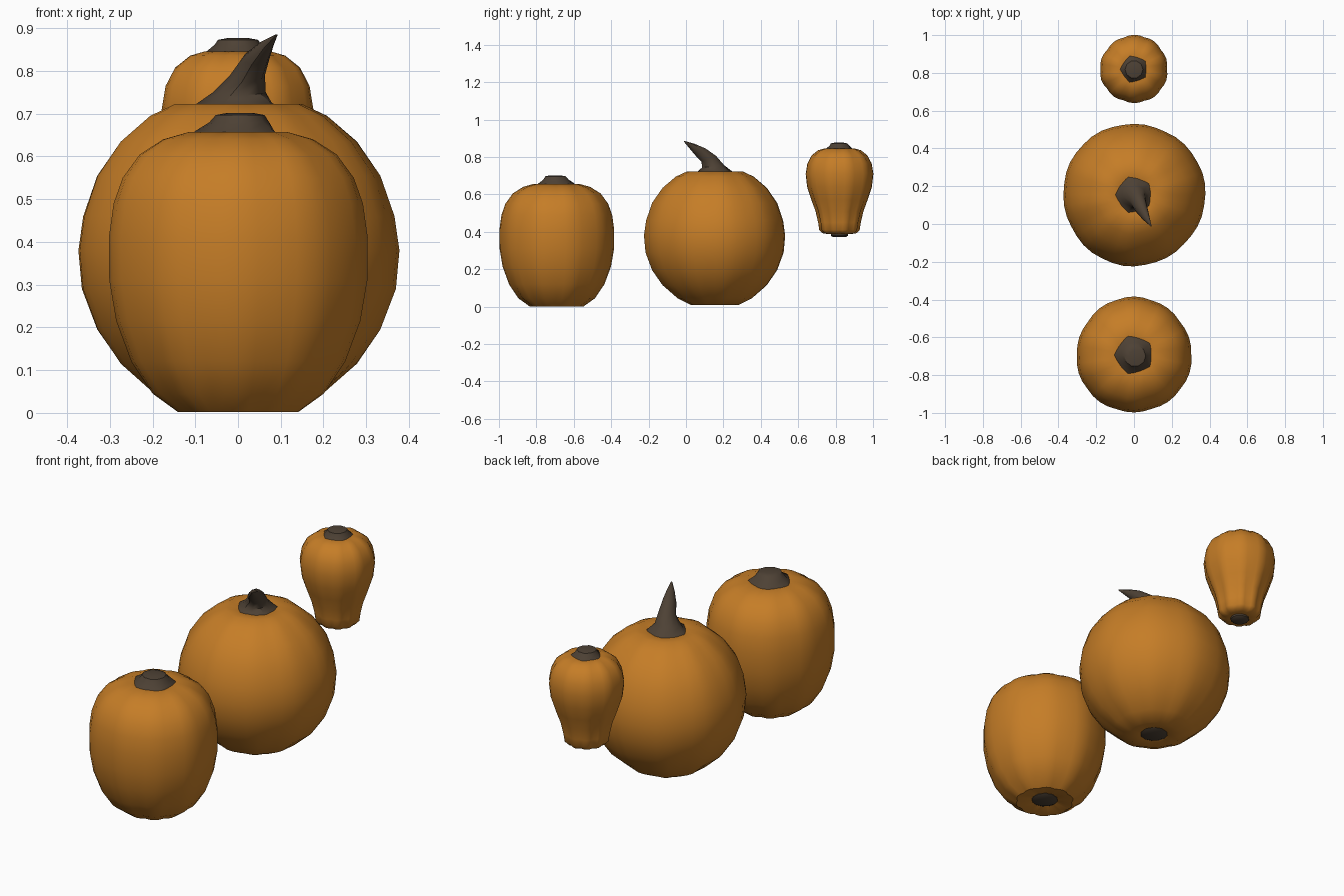
import bpy, math
from mathutils import Vector

if "Cube" in bpy.data.objects:
    bpy.data.objects.remove(bpy.data.objects["Cube"])


def material(name, rgb):
    m = bpy.data.materials.new(name)
    m.diffuse_color = (*rgb, 1)
    m.use_nodes = True
    m.node_tree.nodes["Principled BSDF"].inputs["Base Color"].default_value = m.diffuse_color
    return m


ORANGE = material("pumpkin orange", (0.56, 0.205, 0.02))
BROWN = material("stem brown", (0.075, 0.053, 0.035))


def skin(name, rings, mat):
    """Close a stack of equal rings into one smooth shaded solid."""
    n = len(rings[0])
    verts = [p for ring in rings for p in ring]
    faces = [(k * n + i, k * n + (i + 1) % n, (k + 1) * n + (i + 1) % n, (k + 1) * n + i)
             for k in range(len(rings) - 1) for i in range(n)]
    faces.append(tuple(reversed(range(n))))
    faces.append(tuple(range(len(verts) - n, len(verts))))
    me = bpy.data.meshes.new(name)
    me.from_pydata(verts, [], faces)
    me.materials.append(mat)
    ob = bpy.data.objects.new(name, me)
    bpy.context.collection.objects.link(ob)
    bpy.ops.object.select_all(action='DESELECT')
    ob.select_set(True)
    bpy.context.view_layer.objects.active = ob
    bpy.ops.object.shade_smooth_by_angle(angle=math.radians(40))
    return ob


def body(name, y, profile, lobes, mid, ends, phase=0.0):
    """Ribbed fruit: grooves run deepest towards the top and the bottom."""
    n = lobes * 4
    rmax = max(r for r, z in profile)
    rings = []
    for r, z in profile:
        depth = mid + (ends - mid) * (1 - r / rmax)
        ring = []
        for i in range(n):
            a = math.tau * i / n
            groove = 1 - abs(math.sin(lobes * a / 2 + phase))
            # slight unevenness from lobe to lobe
            f = 1 - depth * groove + 0.008 * math.sin(3 * a + y * 5)
            ring.append((r * f * math.cos(a), y + r * f * math.sin(a), z))
        rings.append(ring)
    return skin(name, rings, ORANGE)


def stem(name, path, n=10):
    """Tube along (x, y, z, radius, tilt) points with a jagged foot."""
    rings = []
    for k, (x, y, z, r, tilt) in enumerate(path):
        ring = []
        for i in range(n):
            a = math.tau * i / n
            f = 1 + (0.08 if i % 2 else -0.08) * (k < 2)
            d = Vector((math.cos(a), math.sin(a), 0)) * r * f
            d.z = tilt * d.y
            ring.append(Vector((x, y, z)) + d)
        rings.append(ring)
    return skin(name, rings, BROWN)


def base_scar(name, y, z, r):
    return skin(name, [[(rr * math.cos(math.tau * i / 12), y + rr * math.sin(math.tau * i / 12), zz)
                        for i in range(12)]
                       for rr, zz in ((r * 0.75, z), (r, z + 0.008), (r, z + 0.02))], BROWN)


# Front pumpkin: tall barrel with a stub stem
YA, YB, YC = -0.693, 0.155, 0.82
body("front_pumpkin", YA, [
    (0.03, 0.03), (0.07, 0.012), (0.145, 0.002), (0.205, 0.045), (0.255, 0.12), (0.29, 0.215),
    (0.306, 0.31), (0.307, 0.41), (0.296, 0.49), (0.275, 0.55), (0.235, 0.605),
    (0.18, 0.64), (0.12, 0.657), (0.08, 0.65), (0.03, 0.64)], 10, 0.015, 0.12)
stem("front_stem", [(0, YA, 0.645, 0.108, 0), (0, YA, 0.66, 0.092, 0), (0.003, YA - 0.002, 0.68, 0.07, 0),
                    (0.005, YA - 0.005, 0.697, 0.057, 0), (0.005, YA - 0.005, 0.702, 0.03, 0)])
base_scar("front_base_scar", YA, 0.004, 0.065)

# Middle pumpkin: large and round with a bent pointed stem
body("middle_pumpkin", YB, [
    (0.03, 0.03), (0.07, 0.015), (0.13, 0.01), (0.2, 0.045), (0.28, 0.115), (0.335, 0.195),
    (0.37, 0.29), (0.378, 0.38), (0.367, 0.46), (0.335, 0.555), (0.28, 0.635),
    (0.21, 0.695), (0.15, 0.723), (0.1, 0.722), (0.03, 0.705)], 10, 0.012, 0.1, 0.5)
stem("middle_stem", [(0, YB, 0.712, 0.105, 0), (0, YB, 0.727, 0.085, 0), (0.003, 0.145, 0.75, 0.062, 0.1),
                     (0.022, 0.122, 0.79, 0.041, 0.4), (0.042, 0.075, 0.83, 0.032, 0.5),
                     (0.066, 0.03, 0.862, 0.018, 0.5), (0.09, -0.01, 0.885, 0.003, 0.3)])
base_scar("middle_base_scar", YB, 0.008, 0.068)

# Back gourd: small pear shape, raised, narrow end down
body("back_gourd", YC, [
    (0.02, 0.39), (0.06, 0.388), (0.092, 0.393), (0.108, 0.41), (0.114, 0.45), (0.128, 0.51),
    (0.15, 0.57), (0.173, 0.64), (0.181, 0.71), (0.172, 0.765), (0.15, 0.808),
    (0.115, 0.836), (0.08, 0.846), (0.03, 0.84)], 10, 0.03, 0.17)
stem("back_stem", [(0, YC, 0.832, 0.082, 0), (0, YC, 0.846, 0.068, 0), (0, YC, 0.862, 0.054, 0),
                   (0, YC - 0.002, 0.873, 0.047, 0), (0, YC - 0.002, 0.877, 0.025, 0)])
base_scar("back_base_scar", YC, 0.372, 0.046)
